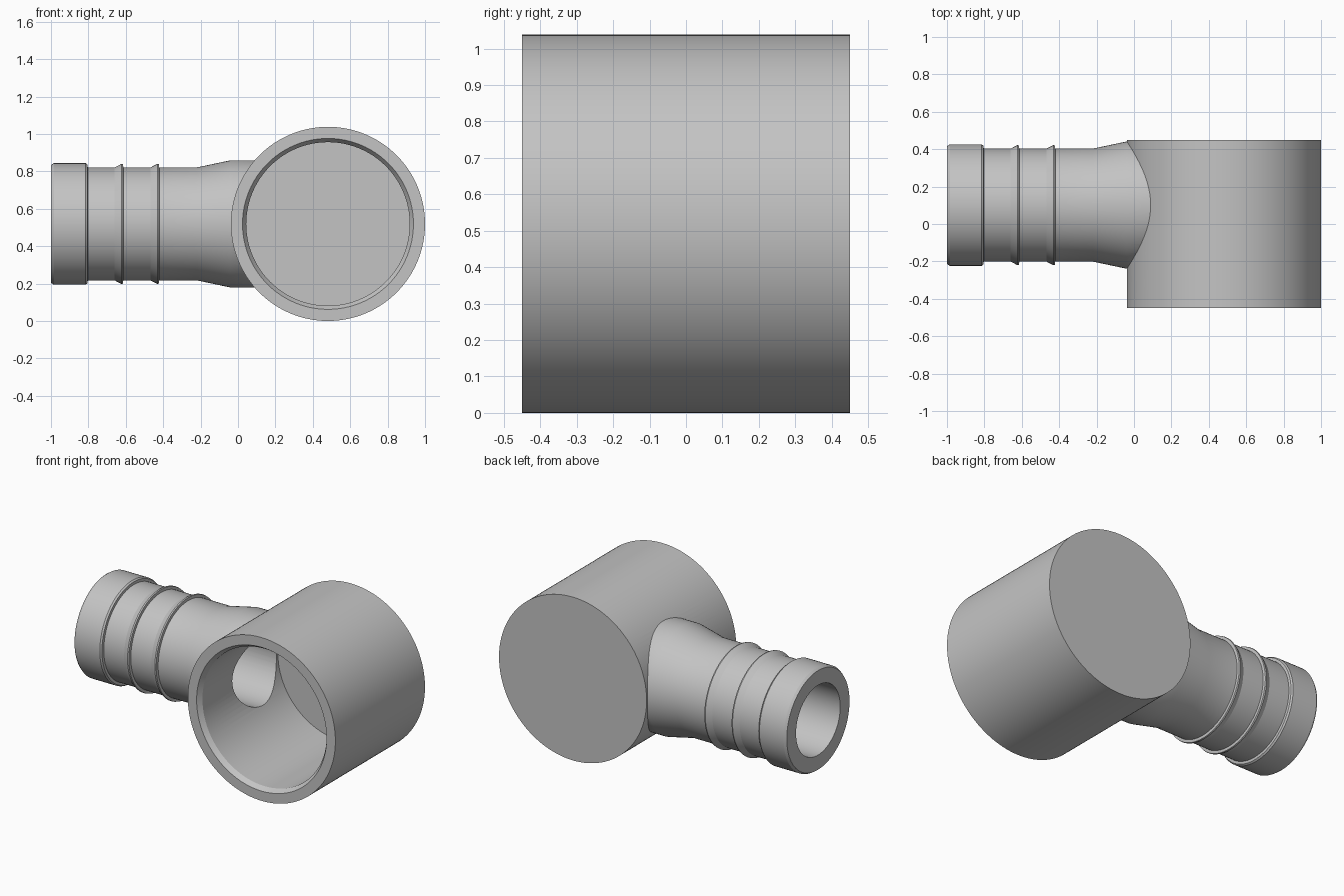
import bpy, bmesh, math
from mathutils import Matrix, Vector

cube = bpy.data.objects.get("Cube")
if cube:
    bpy.data.objects.remove(cube, do_unlink=True)

R = 0.519                              # socket radius, also axis height
SOCKET = Vector((0.481, 0, R))         # socket axis runs along y
SPIGOT = Vector((0, 0.101, R))         # spigot axis runs along x

grey = bpy.data.materials.new("plain grey")
grey.use_nodes = True
colour = (0.55, 0.55, 0.55, 1)
grey.diffuse_color = colour
grey.node_tree.nodes["Principled BSDF"].inputs["Base Color"].default_value = colour


def lathe(name, profile, origin, axis, sides=96):
    """Closed solid of revolution; profile is (distance along axis, radius)."""
    bm = bmesh.new()
    turn = Vector((0, 0, 1)).rotation_difference(Vector(axis)).to_matrix().to_4x4()
    place = Matrix.Translation(origin) @ turn
    rings = []
    for d, r in profile:
        angles = [math.tau * i / sides for i in range(sides)]
        rings.append([bm.verts.new(place @ Vector((r * math.cos(a), r * math.sin(a), d)))
                      for a in angles])
    for low, high in zip(rings, rings[1:]):
        for i in range(sides):
            j = (i + 1) % sides
            bm.faces.new((low[i], low[j], high[j], high[i]))
    bm.faces.new(rings[0][::-1])
    bm.faces.new(rings[-1])
    bmesh.ops.recalc_face_normals(bm, faces=bm.faces)
    mesh = bpy.data.meshes.new(name)
    bm.to_mesh(mesh)
    bm.free()
    mesh.materials.append(grey)
    obj = bpy.data.objects.new(name, mesh)
    bpy.context.collection.objects.link(obj)
    return obj


def combine(target, other, operation):
    """Apply a boolean and discard the helper."""
    bpy.context.view_layer.objects.active = target
    mod = target.modifiers.new(operation.lower(), "BOOLEAN")
    mod.operation, mod.solver, mod.object = operation, "EXACT", other
    bpy.ops.object.modifier_apply(modifier=mod.name)
    bpy.data.objects.remove(other, do_unlink=True)


# Socket body, closed at the back
fitting = lathe("elbow_fitting", [(-0.45, R), (0.45, R)], SOCKET, (0, 1, 0), 128)

# Hose spigot: end collar, two barbs, flared root
profile = [(-1, 0.315), (-0.985, 0.325), (-0.815, 0.325), (-0.805, 0.318), (-0.803, 0.302)]
for peak in (-0.615, -0.423):
    profile += [(peak - 0.045, 0.302), (peak - 0.008, 0.321), (peak, 0.319), (peak + 0.002, 0.302)]
profile += [(-0.22, 0.302), (-0.04, 0.340), (0.2, 0.340)]
combine(fitting, lathe("spigot", profile, SPIGOT, (1, 0, 0)), "UNION")

# Socket bore with chamfered mouth, then the passage through the spigot
bore = [(-0.48, 0.477), (-0.45, 0.457), (-0.42, 0.437), (0.338, 0.437)]
combine(fitting, lathe("socket_bore", bore, SOCKET, (0, 1, 0)), "DIFFERENCE")
passage = [(-1.1, 0.222), (0.4, 0.222)]
combine(fitting, lathe("spigot_passage", passage, SPIGOT, (1, 0, 0)), "DIFFERENCE")

# Smooth curved walls, crisp rims
bpy.ops.object.select_all(action="DESELECT")
fitting.select_set(True)
bpy.context.view_layer.objects.active = fitting
bpy.ops.object.shade_smooth_by_angle(angle=math.radians(25))
